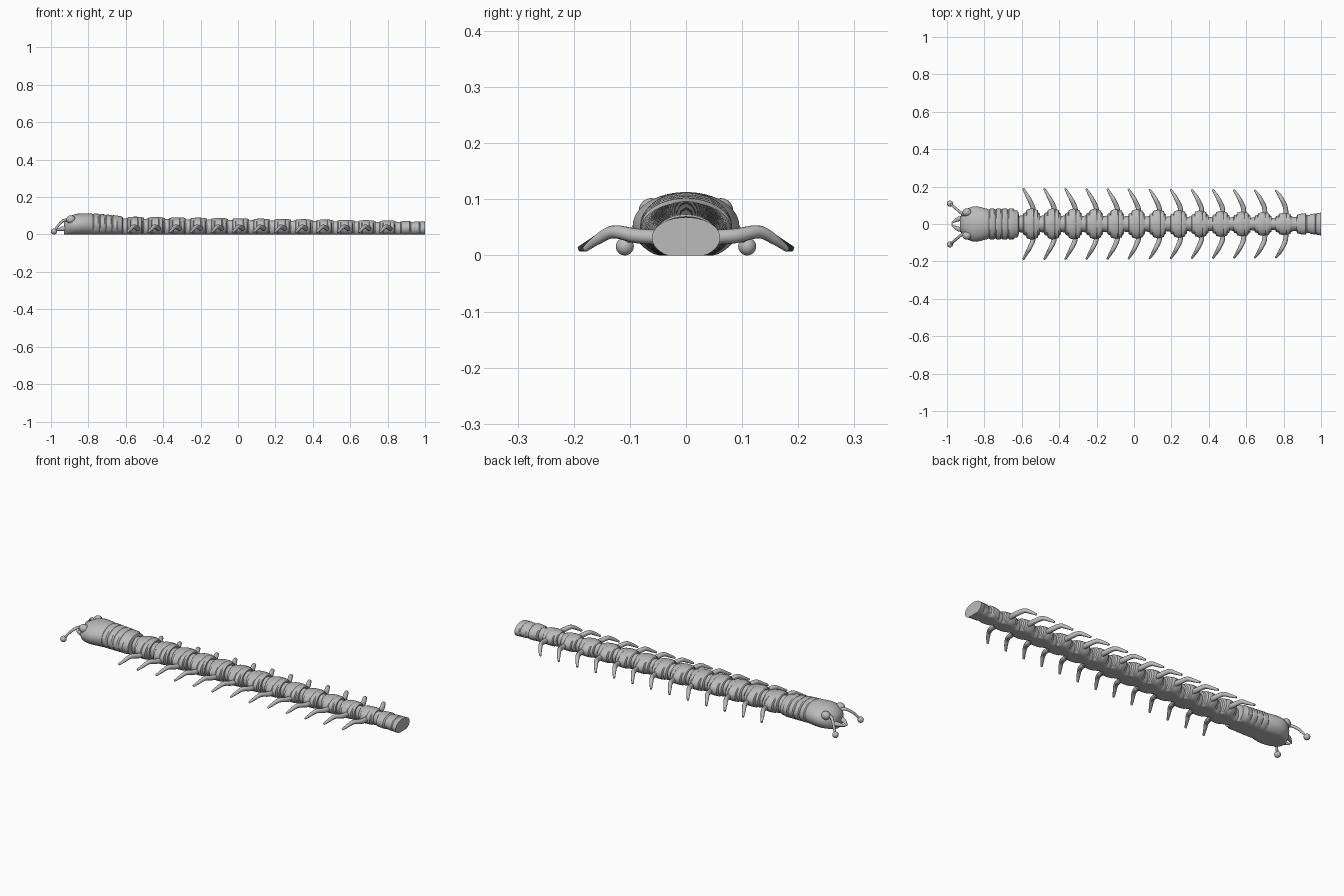
import bpy, bmesh, math
from mathutils import Vector

if "Cube" in bpy.data.objects:
    bpy.data.objects.remove(bpy.data.objects["Cube"])

grey = bpy.data.materials.new("plain grey")
grey.use_nodes = True
grey.diffuse_color = (0.5, 0.5, 0.5, 1)
grey.node_tree.nodes["Principled BSDF"].inputs["Base Color"].default_value = (0.5, 0.5, 0.5, 1)


def finish(name, bm):
    bmesh.ops.recalc_face_normals(bm, faces=bm.faces)
    mesh = bpy.data.meshes.new(name)
    bm.to_mesh(mesh)
    bm.free()
    ob = bpy.data.objects.new(name, mesh)
    bpy.context.collection.objects.link(ob)
    mesh.materials.append(grey)
    bpy.ops.object.select_all(action='DESELECT')
    ob.select_set(True)
    bpy.context.view_layer.objects.active = ob
    bpy.ops.object.shade_smooth_by_angle(angle=math.radians(35))
    return ob


def skin(name, rings):
    """Bridge a list of point rings and cap both ends."""
    bm = bmesh.new()
    loops = [[bm.verts.new(p) for p in ring] for ring in rings]
    n = len(loops[0])
    for a, b in zip(loops, loops[1:]):
        for i in range(n):
            j = (i + 1) % n
            bm.faces.new((a[i], a[j], b[j], b[i]))
    bm.faces.new(loops[0])
    bm.faces.new(loops[-1])
    return finish(name, bm)


def shell(name, profile, n=48):
    """Body loft from (x, half width, top); the belly is flattened on the ground."""
    rings = []
    for x, w, h in profile:
        mid = h * 0.47
        ring = []
        for i in range(n):
            a = math.tau * i / n
            s = math.sin(a)
            z = mid + s * ((h - mid) if s > 0 else mid * 1.2)
            ring.append((x, w * math.cos(a), max(z, 0)))
        rings.append(ring)
    return skin(name, rings)


def tube(name, points, radii, n=12, steps=6):
    """Smooth tapered limb through a few points."""
    pts = [Vector(p) for p in points]
    path, rad = [], []
    for k in range(len(pts) - 1):
        p0, p1 = pts[max(k - 1, 0)], pts[k]
        p2, p3 = pts[k + 1], pts[min(k + 2, len(pts) - 1)]
        for s in range(steps + (k == len(pts) - 2)):
            t = s / steps
            path.append(0.5 * (2 * p1 + (p2 - p0) * t + (2 * p0 - 5 * p1 + 4 * p2 - p3) * t**2
                               + (3 * p1 - p0 - 3 * p2 + p3) * t**3))
            rad.append(radii[k] * (1 - t) + radii[k + 1] * t)
    rings = []
    for i, p in enumerate(path):
        d = (path[min(i + 1, len(path) - 1)] - path[max(i - 1, 0)]).normalized()
        u = d.cross(Vector((0, 0, 1))).normalized()
        v = u.cross(d)
        rings.append([p + rad[i] * (u * math.cos(math.tau * j / n) + v * math.sin(math.tau * j / n))
                      for j in range(n)])
    return skin(name, rings)


def ball(name, centre, scale):
    bm = bmesh.new()
    bmesh.ops.create_uvsphere(bm, u_segments=24, v_segments=14, radius=1)
    for v in bm.verts:
        v.co = Vector(centre) + Vector(c * s for c, s in zip(v.co, scale))
    return finish(name, bm)


# Head with ribbed neck
head = [(-0.93, 0.025, 0.06), (-0.925, 0.045, 0.075), (-0.91, 0.066, 0.09), (-0.89, 0.083, 0.102),
        (-0.865, 0.093, 0.11), (-0.84, 0.095, 0.113), (-0.81, 0.088, 0.113), (-0.785, 0.081, 0.113)]
for k in range(4):
    x, h = -0.775 + 0.034 * k, 0.112 - 0.003 * k
    head += [(x, 0.077, h - 0.003), (x + 0.005, 0.082, h), (x + 0.027, 0.082, h - 0.001)]
head += [(-0.638, 0.074, 0.099), (-0.62, 0.07, 0.096), (-0.615, 0.05, 0.088)]
shell("head", head)

# Body segments, joints and legs
COUNT, PITCH, START = 13, 0.1125, -0.545
for i in range(COUNT):
    t = i / (COUNT - 1)
    x = START + PITCH * i
    w = 0.082 - 0.02 * t * t - 0.003 * t
    h = 0.095 - 0.02 * t
    shell(f"body_plate_{i + 1}", [
        (x - 0.048, w * 0.64, h * 0.93), (x - 0.044, w * 0.72, h * 0.97), (x - 0.032, w * 0.77, h * 0.98),
        (x - 0.028, w * 0.92, h * 0.99), (x - 0.01, w, h), (x + 0.008, w, h),
        (x + 0.011, w * 0.96, h * 0.98), (x + 0.014, w * 0.98, h * 0.99), (x + 0.03, w * 0.9, h * 0.98),
        (x + 0.034, w * 0.74, h * 0.96), (x + 0.042, w * 0.68, h * 0.94)])
    shell(f"joint_{i + 1}", [(x - 0.085, w * 0.5, h * 0.88), (x - 0.04, w * 0.58, h * 0.91)])
    reach = 0.19 - 0.01 * t
    for side, s in (("left", 1), ("right", -1)):
        tube(f"{side}_leg_{i + 1}", [
            (x + 0.008, s * w * 0.75, 0.032), (x + 0.004, s * 0.09, 0.035),
            (x - 0.014, s * 0.13, 0.042), (x - 0.03, s * 0.158, 0.028),
            (x - 0.047, s * reach, 0.011)], [0.013, 0.013, 0.0115, 0.009, 0.005])

# Tail
shell("tail_joint", [(0.83, 0.036, 0.066), (0.885, 0.038, 0.067)])
shell("tail", [(0.87, 0.042, 0.068), (0.875, 0.051, 0.071), (0.905, 0.057, 0.073), (0.918, 0.056, 0.073),
               (0.924, 0.048, 0.068), (0.94, 0.048, 0.068), (0.946, 0.053, 0.07), (0.968, 0.056, 0.07),
               (0.972, 0.053, 0.067), (0.976, 0.057, 0.069), (1.0, 0.061, 0.068)])

# Face
for side, s in (("left", 1), ("right", -1)):
    ball(f"{side}_eye", (-0.893, s * 0.062, 0.08), (0.024, 0.022, 0.022))
    tube(f"{side}_antenna", [(-0.89, s * 0.04, 0.072), (-0.925, s * 0.06, 0.077),
                             (-0.955, s * 0.085, 0.056), (-0.982, s * 0.108, 0.018)],
         [0.01, 0.008, 0.007, 0.006])
    ball(f"{side}_antenna_tip", (-0.984, s * 0.109, 0.016), (0.016, 0.016, 0.016))
    tube(f"{side}_mandible", [(-0.905, s * 0.03, 0.032), (-0.94, s * 0.026, 0.03),
                              (-0.975, s * 0.005, 0.022)], [0.016, 0.012, 0.003])
